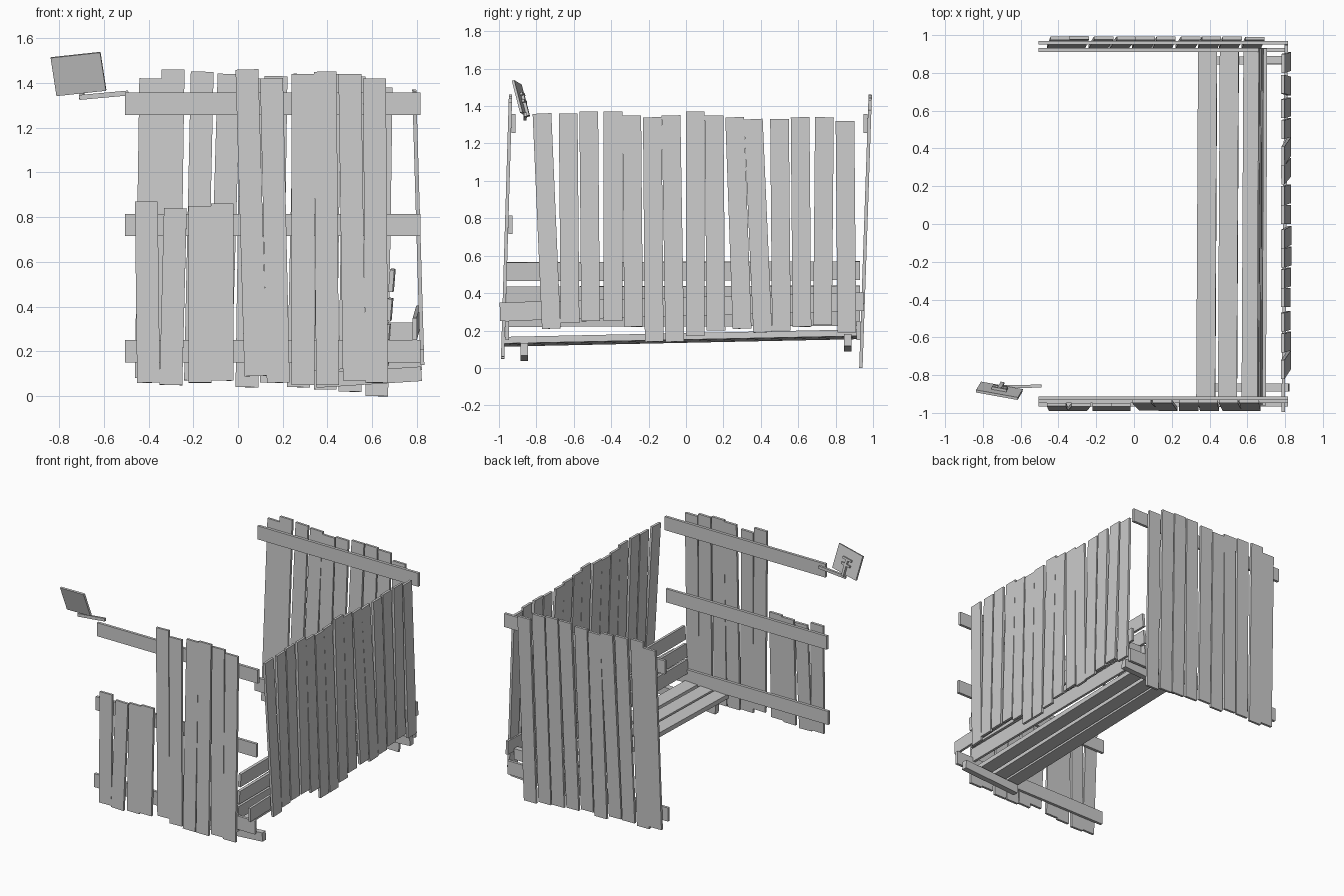
import bpy
import bmesh
from mathutils import Matrix, Vector

default = bpy.data.objects.get("Cube")
if default:
    bpy.data.objects.remove(default, do_unlink=True)

# One plain wood colour
wood = bpy.data.materials.new("grey_wood")
wood.use_nodes = True
COLOUR = (0.6, 0.6, 0.6, 1.0)
wood.diffuse_color = COLOUR
wood.node_tree.nodes["Principled BSDF"].inputs["Base Color"].default_value = COLOUR

X, Y, Z = Vector((1, 0, 0)), Vector((0, 1, 0)), Vector((0, 0, 1))


def board(name, start, end, width, thick, across):
    """Straight board from start to end; its width runs along 'across'."""
    start, end = Vector(start), Vector(end)
    along = end - start
    length = along.length
    along.normalize()
    side = (across - along * across.dot(along)).normalized()
    normal = along.cross(side)
    frame = Matrix((along * length, side * width, normal * thick)).transposed().to_4x4()
    frame.translation = (start + end) / 2
    mesh = bpy.data.meshes.new(name)
    bm = bmesh.new()
    bmesh.ops.create_cube(bm, size=1, matrix=frame)
    bmesh.ops.recalc_face_normals(bm, faces=bm.faces)
    bm.to_mesh(mesh)
    bm.free()
    mesh.materials.append(wood)
    obj = bpy.data.objects.new(name, mesh)
    bpy.context.collection.objects.link(obj)
    return obj


def lean(low, high, z):
    """Position of a leaning wall at height z."""
    return low + (high - low) * z / 1.46


def front_y(z):
    return lean(-0.982, -0.938, z)


def back_y(z):
    return lean(0.935, 0.985, z)


def side_x(z):
    return lean(0.828, 0.785, z)


# Planks: (bottom position, top position, bottom height, top height)
front_planks = [
    (-0.40, -0.41, 0.06, 0.87), (-0.30, -0.28, 0.05, 0.84),
    (-0.17, -0.17, 0.06, 0.85), (-0.07, -0.07, 0.07, 0.86),
    (0.08, 0.04, 0.09, 1.46), (0.18, 0.15, 0.06, 1.42),
    (0.29, 0.29, 0.05, 1.44), (0.40, 0.39, 0.05, 1.45),
    (0.52, 0.50, 0.07, 1.44), (0.62, 0.61, 0.06, 1.42)]
back_planks = [
    (-0.41, -0.39, 0.08, 1.42), (-0.31, -0.29, 0.06, 1.46),
    (-0.19, -0.16, 0.07, 1.45), (-0.08, -0.04, 0.07, 1.44),
    (0.04, 0.06, 0.04, 1.42), (0.15, 0.17, 0.06, 1.43),
    (0.27, 0.30, 0.04, 1.44), (0.39, 0.41, 0.03, 1.44),
    (0.50, 0.52, 0.02, 1.43), (0.62, 0.64, 0.00, 1.38)]
side_planks = [
    (-0.72, -0.77, 0.21, 1.36), (-0.62, -0.63, 0.24, 1.36),
    (-0.51, -0.52, 0.25, 1.37), (-0.39, -0.39, 0.25, 1.37),
    (-0.28, -0.29, 0.22, 1.35), (-0.17, -0.18, 0.14, 1.34),
    (-0.06, -0.08, 0.14, 1.35), (0.05, 0.05, 0.17, 1.37),
    (0.16, 0.15, 0.20, 1.35), (0.30, 0.26, 0.21, 1.34),
    (0.41, 0.36, 0.19, 1.33), (0.51, 0.50, 0.20, 1.33),
    (0.62, 0.61, 0.22, 1.34), (0.73, 0.74, 0.23, 1.34),
    (0.86, 0.85, 0.19, 1.32)]

for wall, planks, depth in (("front", front_planks, front_y), ("back", back_planks, back_y)):
    for i, (low, high, z0, z1) in enumerate(planks, 1):
        board(f"{wall}_plank_{i}", (low, depth(z0), z0), (high, depth(z1), z1), 0.102, 0.018, X)
for i, (low, high, z0, z1) in enumerate(side_planks, 1):
    board(f"side_plank_{i}", (side_x(z0), low, z0), (side_x(z1), high, z1), 0.1, 0.018, Y)

# Horizontal rails on the inner faces of the walls
for level, z in (("low", 0.2), ("middle", 0.765), ("top", 1.307)):
    y = front_y(z) + 0.02
    board(f"front_rail_{level}", (-0.505, y, z), (0.815, y, z), 0.1, 0.02, Z)
    if level != "middle":
        y = back_y(z) - 0.02
        board(f"back_rail_{level}", (-0.505, y, z), (0.815, y, z), 0.1, 0.02, Z)
board("side_rail", (0.79, -0.995, 0.3), (0.806, 0.95, 0.355), 0.1, 0.018, Z)

# Bench: slats, cross bearers and backrest, tipped slightly
tilt = (X + Z * 0.05).normalized()
for i, x in enumerate((0.38, 0.495, 0.62), 1):
    z = 0.115 + x * 0.05
    board(f"seat_slat_{i}", (x, -0.97, z), (x + 0.01, 0.93, z + 0.04), 0.1, 0.035, tilt)
for end, y, z in (("front", -0.865, 0.07), ("back", 0.865, 0.12)):
    board(f"seat_bearer_{end}", (0.35, y, z), (0.82, y, z + 0.03), 0.065, 0.042, Z)
for i, (x, z) in enumerate(((0.665, 0.27), (0.675, 0.385), (0.685, 0.515)), 1):
    board(f"backrest_slat_{i}", (x, -0.96, z), (x + 0.006, 0.93, z + 0.005), 0.1, 0.02, Z + X * 0.08)
board("backrest_bracket", (0.67, 0.87, 0.29), (0.79, 0.87, 0.29), 0.08, 0.04, Z)

# Crooked sign hanging off the front top rail
centre = Vector((-0.713, -0.883, 1.44))
right = Vector((0.25, -0.045, 0.027)).normalized()
up = Vector((-0.026, -0.045, 0.174)).normalized()
board("sign_panel", centre - right * 0.113, centre + right * 0.113, 0.178, 0.014, up)
board("sign_arm", (-0.71, -0.862, 1.335), (-0.49, -0.858, 1.355), 0.022, 0.016, Z)
rear = right.cross(up).normalized()
if rear.y < 0:
    rear = -rear
low = centre + rear * 0.015
board("sign_stem", low - up * 0.1, low + up * 0.02, 0.02, 0.016, right)
for i, h in enumerate((-0.02, 0.02), 1):
    p = low + up * h
    board(f"sign_cleat_{i}", p - right * 0.04, p + right * 0.04, 0.014, 0.014, up)
